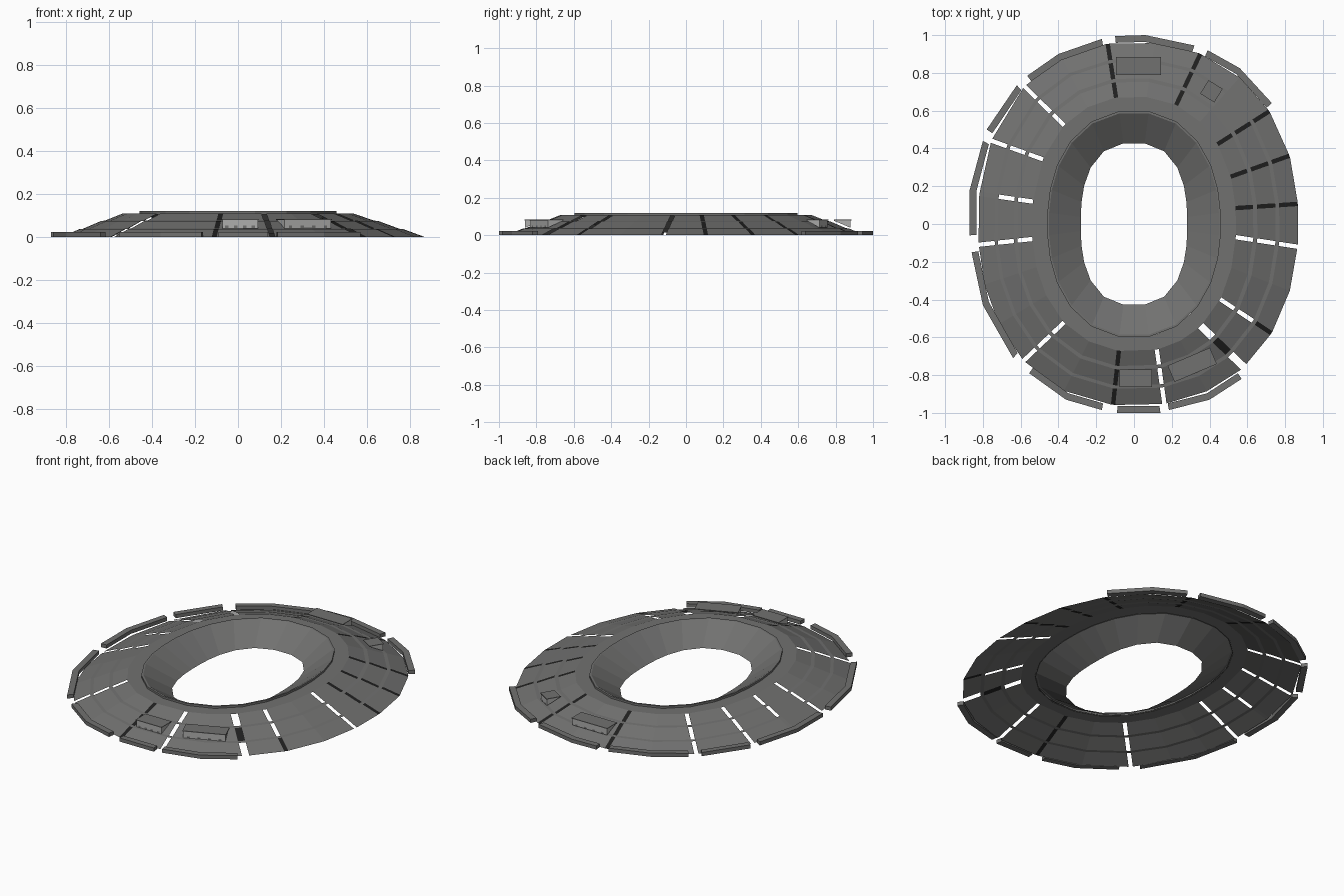
import bpy, bmesh, math
from mathutils import Vector

if "Cube" in bpy.data.objects:
    bpy.data.objects.remove(bpy.data.objects["Cube"])


def material(name, c):
    m = bpy.data.materials.new(name)
    m.diffuse_color = (c, c, c * 0.98, 1)
    m.use_nodes = True
    m.node_tree.nodes["Principled BSDF"].inputs["Base Color"].default_value = m.diffuse_color
    return m


GREY = material("concrete grey", 0.165)
DARK = material("dark aisle", 0.014)
LIGHT = material("light wall grey", 0.42)


def make(name, verts, faces, mats, idx=None, fix=False):
    me = bpy.data.meshes.new(name)
    me.from_pydata(verts, [], faces)
    for m in mats:
        me.materials.append(m)
    if idx:
        for p, i in zip(me.polygons, idx):
            p.material_index = i
    bm = bmesh.new()
    bm.from_mesh(me)
    bmesh.ops.remove_doubles(bm, verts=bm.verts, dist=1e-5)
    if fix:
        bmesh.ops.recalc_face_normals(bm, faces=bm.faces)
    bm.to_mesh(me)
    bm.free()
    ob = bpy.data.objects.new(name, me)
    bpy.context.collection.objects.link(ob)
    return ob


def oval(deg, right, left, ay, n):
    """Point on a slightly squared oval in the given direction."""
    c, s = math.cos(math.radians(deg)), math.sin(math.radians(deg))
    ax = right if c > 0 else left
    r = (abs(c / ax) ** n + abs(s / ay) ** n) ** (-1 / n)
    return Vector((r * c, r * s))


def rim(a):
    return oval(a, 0.46, 0.46, 0.603, 2.2)


# aisles: inner angle, outer angle, what fills each of three tiers (W open, D dark, S seats)
AISLES = [
    (8.9, 7.0, "DDD"), (26.1, 23.7, "DDD"), (43.7, 39.8, "DDD"), (70.5, 68.7, "DDD"),
    (98.1, 98.3, "DDD"), (125.3, 128.5, "WWW"), (144.6, 149.7, "WWW"), (167.5, 169, "WWS"),
    (188.4, 187.6, "WWW"), (234.6, 231.1, "WWW"), (263.2, 263.4, "DDD"), (280.3, 279.6, "WWW"),
    (303.2, 307.5, "WDW"), (318.9, 321.5, "WWD"), (352.6, 352.1, "WWW")]
# tier section: fraction from top to foot, height
SECTION = [(0, 0.108), (0.28, 0.076), (0.345, 0.074), (0.64, 0.038), (0.70, 0.036), (1, 0.0)]


def station(ai, ao, off):
    p = oval(ai, 0.54, 0.54, 0.675, 2.2)
    q = oval(ao, 0.87, 0.825, 0.962, 2.2)
    d = (q - p).normalized()
    side = Vector((-d.y, d.x)) * off
    r = rim(ai) * 0.99 + side
    pts = [(r.x, r.y, 0.108)]
    for f, z in SECTION:
        v = p.lerp(q, f) + side
        pts.append((v.x, v.y, z))
    return pts


# stands: stations run round the oval, aisles become narrow columns
columns = []
for i, (ai, ao, fill) in enumerate(AISLES):
    w = 0.02 if fill == "WDW" else 0.0115
    columns.append((station(ai, ao, -w), fill))
    columns.append((station(ai, ao, w), "SSS"))
    bi, bo, _ = AISLES[(i + 1) % len(AISLES)]
    gi, go = (bi - ai) % 360, (bo - ao) % 360
    k = max(1, round(go / 15))
    for j in range(1, k):
        columns.append((station(ai + gi * j / k, ao + go * j / k, 0), "SSS"))
verts, faces, idx = [], [], []
rows = len(SECTION) + 1
for pts, _ in columns:
    verts += pts
for c, (_, fill) in enumerate(columns):
    d = (c + 1) % len(columns)
    for r in range(rows - 1):
        kind = fill[(r - 1) // 2] if r % 2 else "S"
        if kind == "W":
            continue
        faces.append((c * rows + r, c * rows + r + 1, d * rows + r + 1, d * rows + r))
        idx.append(1 if kind == "D" else 0)
make("seating_tiers", verts, faces, [GREY, DARK], idx)

# inner bowl with a raised lip
N = 24
verts, faces = [], []
for i in range(N):
    a = 360 * (i + 0.5) / N
    r, h = rim(a), oval(a, 0.282, 0.282, 0.43, 2.5)
    for p, z in ((r, 0.105), (r, 0.12), (r * 0.98, 0.12), (h, 0.015)):
        verts.append((p.x, p.y, z))
for i in range(N):
    j = (i + 1) % N
    for k in range(3):
        faces.append((i * 4 + k + 1, i * 4 + k, j * 4 + k, j * 4 + k + 1))
make("inner_bowl", verts, faces, [GREY])

# low outer walls
WALLS = [
    [(-0.10, 0.995), (0.06, 1.0), (0.32, 0.945)],
    [(0.39, 0.92), (0.56, 0.825), (0.73, 0.64)],
    [(-0.17, 0.98), (-0.4, 0.9), (-0.565, 0.785)],
    [(-0.62, 0.735), (-0.78, 0.5)],
    [(-0.80, 0.44), (-0.87, 0.18), (-0.87, -0.06)],
    [(-0.86, -0.15), (-0.80, -0.43), (-0.64, -0.71)],
    [(-0.555, -0.79), (-0.36, -0.93), (-0.17, -0.985)],
    [(-0.09, -1.0), (0.14, -1.0)],
    [(0.185, -0.985), (0.40, -0.93), (0.57, -0.82)]]
for n, line in enumerate(WALLS):
    verts, faces = [], []
    for x, y in line:
        o = Vector((x, y))
        q = o - o.normalized() * 0.036
        verts += [(o.x, o.y, 0), (o.x, o.y, 0.022), (q.x, q.y, 0.022), (q.x, q.y, 0)]
    m = len(line)
    for i in range(m - 1):
        for k in range(4):
            a, b = i * 4 + k, i * 4 + (k + 1) % 4
            faces.append((a, b, b + 4, a + 4))
    faces += [(0, 1, 2, 3), tuple(range(4 * m - 1, 4 * m - 5, -1))]
    make(f"outer_wall_{n + 1}", verts, faces, [GREY], fix=True)


# booths: flat roof, light front and triangular cheeks, dark openings
def booth(n, cx, cy, deg, width, depth, openings):
    out = Vector((math.cos(math.radians(deg)), math.sin(math.radians(deg))))
    side = Vector((-out.y, out.x))

    def P(s, t, z):
        v = Vector((cx, cy)) + side * s + out * t
        return (v.x, v.y, z)
    h = width / 2
    v = [P(-h, 0, 0.04), P(h, 0, 0.04), P(h, 0, 0.079), P(-h, 0, 0.079),
         P(h, -depth, 0.078), P(-h, -depth, 0.078)]
    make(f"booth_{n}_walls", v, [(0, 1, 2, 3), (1, 4, 2), (0, 3, 5)], [LIGHT])
    e = h + 0.004
    v = [P(a, b, z) for z in (0.079, 0.083) for a, b in
         ((-e, 0.004), (e, 0.004), (e, -depth), (-e, -depth))]
    f = [(3, 2, 1, 0), (4, 5, 6, 7)] + [(i, (i + 1) % 4, (i + 1) % 4 + 4, i + 4) for i in range(4)]
    make(f"booth_{n}_roof", v, f, [GREY], fix=True)
    v, f = [], []
    for i in range(openings):
        s = -h + width * (i + 0.5) / openings
        b = len(v)
        v += [P(s - 0.008, 0.002, 0.041), P(s + 0.008, 0.002, 0.041),
              P(s + 0.008, 0.002, 0.052), P(s - 0.008, 0.002, 0.052)]
        f.append((b, b + 1, b + 2, b + 3))
    make(f"booth_{n}_openings", v, f, [GREY])


booth(1, 0.01, -0.86, -90, 0.165, 0.09, 4)
booth(2, 0.325, -0.785, -67, 0.235, 0.09, 4)
booth(3, 0.025, 0.88, 90, 0.23, 0.09, 4)
booth(4, 0.43, 0.735, 58, 0.08, 0.08, 2)
